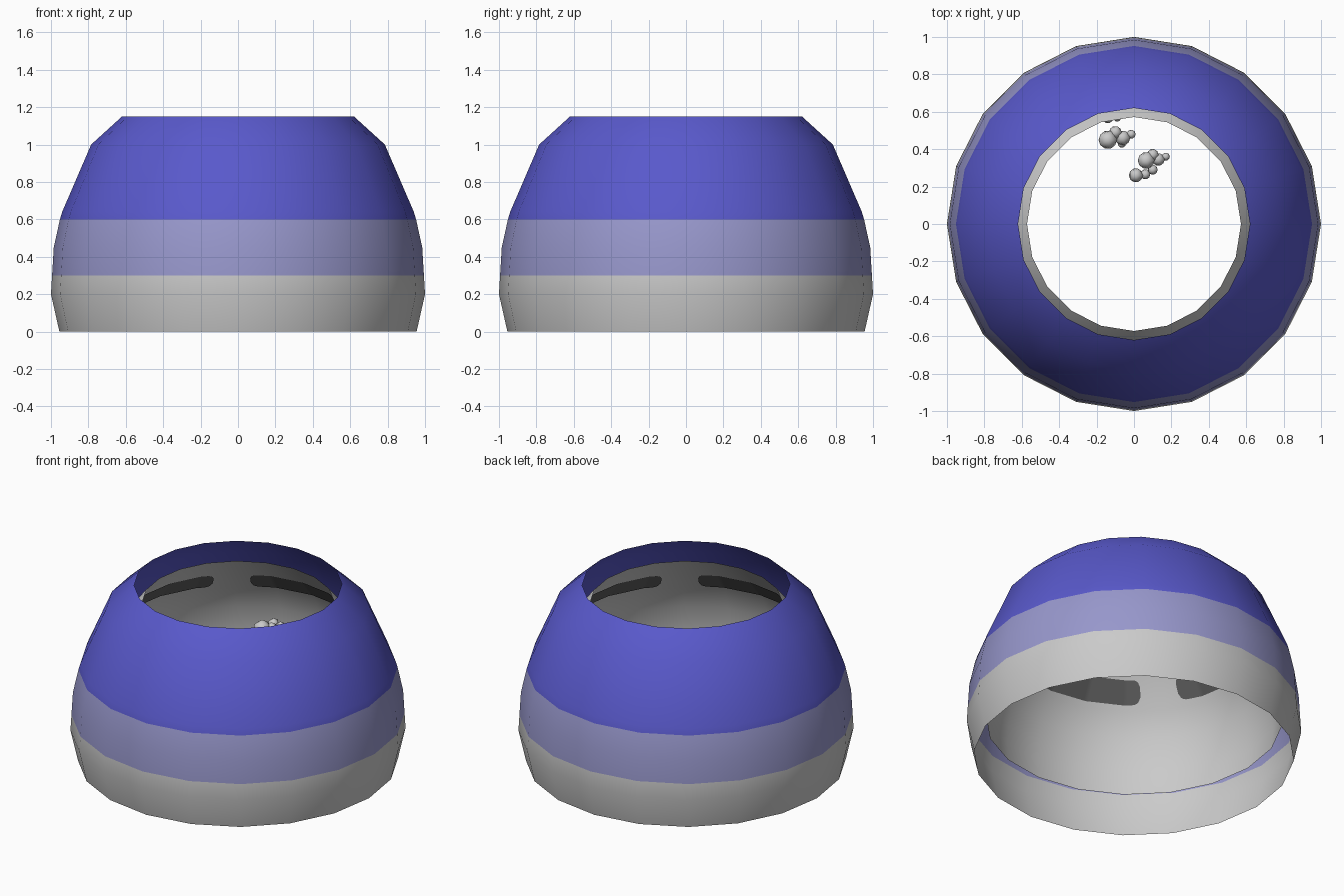
import bpy, bmesh, math
from mathutils import Matrix, Vector

if "Cube" in bpy.data.objects:
    bpy.data.objects.remove(bpy.data.objects["Cube"])

SIDES = 20


def mat(name, rgb):
    m = bpy.data.materials.new(name)
    m.diffuse_color = (*rgb, 1)
    m.use_nodes = True
    m.node_tree.nodes["Principled BSDF"].inputs["Base Color"].default_value = m.diffuse_color
    return m


grey = mat("light grey", (0.59, 0.59, 0.59))
pale = mat("pale blue", (0.31, 0.31, 0.6))
blue = mat("blue", (0.1, 0.1, 0.6))
dark = mat("dark grey", (0.12, 0.12, 0.12))


def finish(name, bm, mats, angle=60):
    me = bpy.data.meshes.new(name)
    bm.to_mesh(me)
    bm.free()
    for m in mats:
        me.materials.append(m)
    ob = bpy.data.objects.new(name, me)
    bpy.context.collection.objects.link(ob)
    bpy.ops.object.select_all(action='DESELECT')
    ob.select_set(True)
    bpy.context.view_layer.objects.active = ob
    bpy.ops.object.shade_smooth_by_angle(angle=math.radians(angle))
    return ob


def lathe(name, profile, mats, rule):
    """Open shell of revolution; rule gives a material index from height."""
    bm = bmesh.new()
    rings = [[bm.verts.new((r * math.cos(2 * math.pi * i / SIDES),
                            r * math.sin(2 * math.pi * i / SIDES), z))
              for i in range(SIDES)] for r, z in profile]
    for a, b in zip(rings, rings[1:]):
        for i in range(SIDES):
            j = (i + 1) % SIDES
            f = bm.faces.new((a[i], a[j], b[j], b[i]))
            f.material_index = rule(f.calc_center_median().z)
    return finish(name, bm, mats)


# Outer shell with three colour bands
lathe("outer_shell",
      [(0.955, 0), (1.0, 0.2), (0.994, 0.3), (0.985, 0.45), (0.952, 0.6),
       (0.94, 0.64), (0.785, 1.0), (0.62, 1.15)],
      [grey, pale, blue], lambda z: 0 if z < 0.3 else 1 if z < 0.6 else 2)

# Rounded inner liner, shorter than the outer shell
SHOULDER, RIM = (0.80, 0.76), (0.572, 1.04)
lathe("inner_liner",
      [(0.885, 0.24), (0.893, 0.36), (0.884, 0.48), (0.857, 0.61), SHOULDER, RIM],
      [grey], lambda z: 0)


# Dark rounded slots lying on the inside of the liner's sloping top
def slot(name, start, end, low=0.787, high=0.905):
    bm = bmesh.new()
    prev = None
    slope = (RIM[0] - SHOULDER[0]) / (RIM[1] - SHOULDER[1])
    mid, half = (low + high) / 2, (high - low) / 2
    for k in range(start, end + 1):
        d = min(k - start, end - k, 4) / 4
        h = half * (0.4 + 0.6 * math.sqrt(1 - (1 - d) ** 2))
        a = math.radians(k)
        facet = math.cos(math.radians(9)) / math.cos(math.radians(k % 18 - 9))
        pair = []
        for z in (mid - h, mid + h):
            r = (SHOULDER[0] + (z - SHOULDER[1]) * slope) * facet - 0.007
            pair.append(bm.verts.new((r * math.cos(a), r * math.sin(a), z)))
        if prev:
            bm.faces.new((prev[1], pair[1], pair[0], prev[0]))
        prev = pair
    finish(name, bm, [dark])


for n in range(4):
    slot(f"inner_slot_{n + 1}", 47 + 90 * n, 119 + 90 * n)


# Small clumps of pebbles inside
def clump(name, balls):
    bm = bmesh.new()
    for x, y, z, r in balls:
        bmesh.ops.create_icosphere(bm, subdivisions=1, radius=r,
                                   matrix=Matrix.Translation(Vector((x, y, z))))
    finish(name, bm, [grey])


clump("back_clump", [(-0.14, 0.45, 0.655, 0.055), (-0.10, 0.49, 0.65, 0.038),
                     (-0.06, 0.46, 0.64, 0.045), (-0.015, 0.48, 0.64, 0.027),
                     (-0.065, 0.43, 0.62, 0.025)])
clump("middle_clump", [(0.065, 0.34, 0.655, 0.05), (0.10, 0.37, 0.65, 0.035),
                       (0.13, 0.345, 0.64, 0.038), (0.17, 0.36, 0.64, 0.024),
                       (0.10, 0.29, 0.62, 0.03)])
clump("front_clump", [(0.01, 0.26, 0.64, 0.042), (0.06, 0.265, 0.63, 0.03)])
clump("rim_clump", [(-0.14, 0.57, 0.64, 0.035), (-0.09, 0.57, 0.64, 0.025)])
